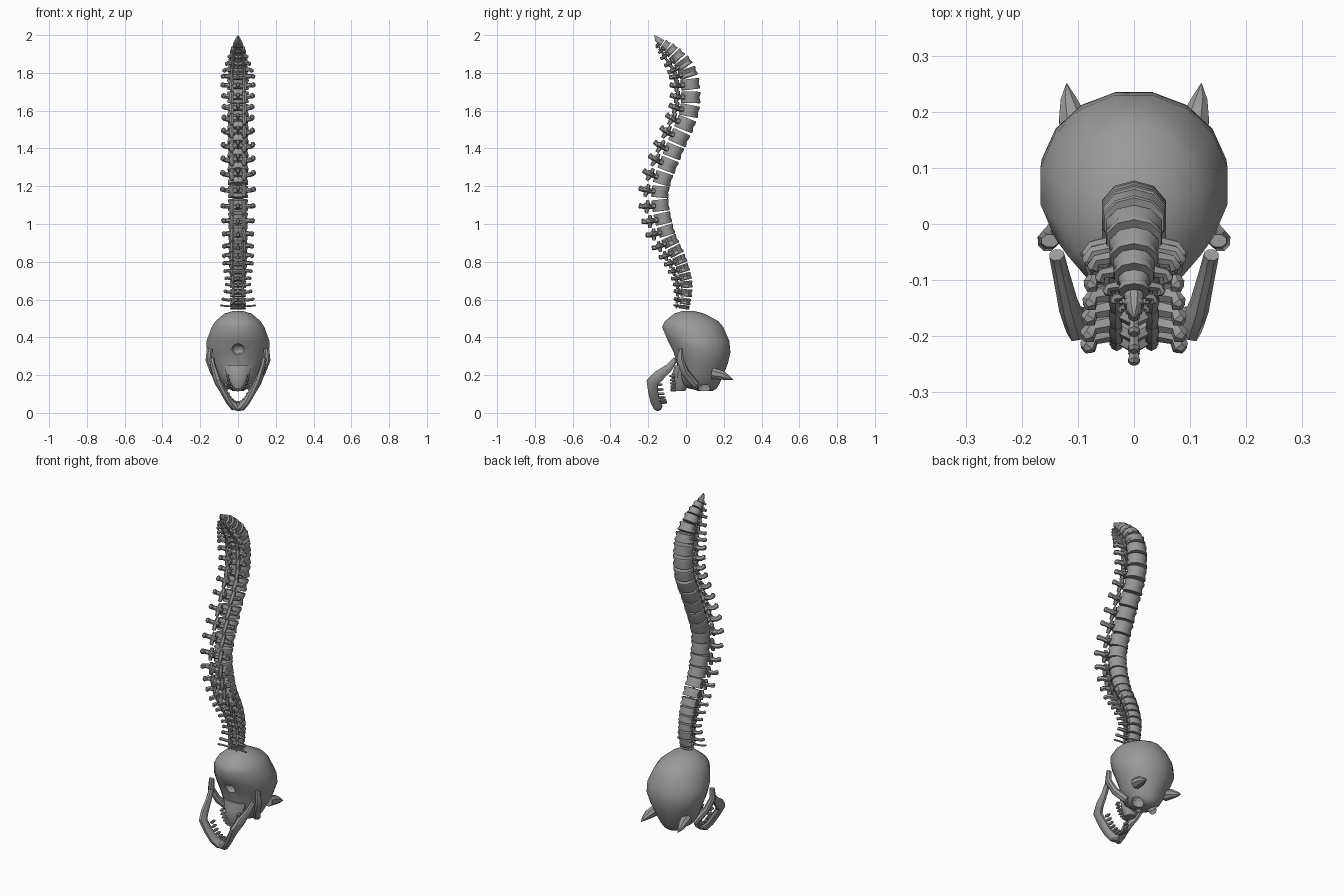
import bpy, bmesh, math
from mathutils import Vector as V, Matrix

if "Cube" in bpy.data.objects:
    bpy.data.objects.remove(bpy.data.objects["Cube"])

X, Y, Z = V((1, 0, 0)), V((0, 1, 0)), V((0, 0, 1))
bone = bpy.data.materials.new("dark_grey_bone")
bone.diffuse_color = (.32, .32, .32, 1)
bone.use_nodes = True
bone.node_tree.nodes["Principled BSDF"].inputs["Base Color"].default_value = bone.diffuse_color


def tube(bm, pts, hint, sides=8, fixed=None):
    """Loft elliptical rings; each point is (x, y, z, radius_u, radius_v)."""
    rings = []
    for i, p in enumerate(pts):
        lo, hi = pts[max(i - 1, 0)], pts[min(i + 1, len(pts) - 1)]
        d = fixed or (V(hi[:3]) - V(lo[:3])).normalized()
        u = hint.cross(d).normalized()
        v = d.cross(u)
        ring = []
        for k in range(sides):
            t = math.tau * (k + 0.5) / sides
            ring.append(bm.verts.new(V(p[:3]) + u * p[3] * math.cos(t) + v * p[4] * math.sin(t)))
        rings.append(ring)
    for a, b in zip(rings, rings[1:]):
        for k in range(sides):
            j = (k + 1) % sides
            bm.faces.new((a[k], a[j], b[j], b[k]))
    bm.faces.new(rings[0][::-1])
    bm.faces.new(rings[-1])


def finish(bm, name, angle=40):
    bmesh.ops.recalc_face_normals(bm, faces=bm.faces)
    me = bpy.data.meshes.new(name)
    bm.to_mesh(me)
    bm.free()
    me.materials.append(bone)
    ob = bpy.data.objects.new(name, me)
    bpy.context.collection.objects.link(ob)
    bpy.ops.object.select_all(action='DESELECT')
    ob.select_set(True)
    bpy.context.view_layer.objects.active = ob
    bpy.ops.object.shade_smooth_by_angle(angle=math.radians(angle))
    return ob


def paired(name, pts, hint, sides=8):
    """The same tube on both sides of x = 0."""
    bm = bmesh.new()
    for s in (1, -1):
        tube(bm, [(s * p[0], *p[1:]) for p in pts], hint, sides)
    return finish(bm, name)


# Spine: every third vertebra as y, z, half width, half depth, side reach, rear reach
KEYS = [(-0.008, 0.56, .044, .028, .095, .032),
        (0.003, 0.68, .046, .032, .066, .040),
        (-0.033, 0.81, .052, .036, .080, .050),
        (-0.105, 0.965, .054, .044, .080, .068),
        (-0.136, 1.17, .056, .047, .090, .068),
        (-0.066, 1.385, .058, .050, .086, .064),
        (0.018, 1.60, .060, .052, .080, .060),
        (0.010, 1.80, .058, .049, .088, .054),
        (-0.080, 1.92, .038, .035, .052, .036),
        (-0.155, 1.975, .012, .012, .016, .012)]


def sample(i):
    t = min(max(i / 3, 0), len(KEYS) - 1)
    k = min(int(t), len(KEYS) - 2)
    f = t - k
    p = [KEYS[min(max(k + o, 0), len(KEYS) - 1)] for o in (-1, 0, 1, 2)]
    return [0.5 * (2 * b + (c - a) * f + (2 * a - 5 * b + 4 * c - d) * f * f
                   + (3 * b - a - 3 * c + d) * f ** 3) for a, b, c, d in zip(*p)]


for i in range(27):
    y, z, w, d, side, rear = sample(i)
    lo, hi = sample(i - 0.5), sample(i + 0.5)
    T = V((0, hi[0] - lo[0], hi[1] - lo[1]))
    h = T.length * (0.43 if i else 0.8)
    T.normalize()
    N = V((0, T.z, -T.y))
    bm = bmesh.new()
    # waisted body
    tube(bm, [(0, 0, -h, w * .95, d * .95), (0, 0, -h * .75, w, d), (0, 0, 0, w * .86, d * .88),
              (0, 0, h * .75, w, d), (0, 0, h, w * .95, d * .95)], Y, 10, Z)
    r = min(.014, h * .5)
    for s in (1, -1):
        # arch halves, side processes, joint processes
        tube(bm, [(s * w * .55, -d * .6, 0, r * 1.2, r), (s * w * .6, -d - r, 0, r * 1.2, r),
                  (0, -d - rear * .5, 0, r, r * 1.2)], Z, 6)
        tube(bm, [(s * w * .5, -d - r * .6, 0, r * 1.1, r * 1.2),
                  (s * (w + side) * .5, -d - rear * .28, r * .2, r * .85, r),
                  (s * side * .93, -d - rear * .55, r * .5, r * 1.1, r * 1.1),
                  (s * side, -d - rear * .62, r * .6, r * .6, r * .6)], Y, 6)
        tube(bm, [(s * w * .55, -d - rear * .48, -h * 1.1, r * .7, r * .6),
                  (s * w * .57, -d - rear * .35, 0, r, r * 1.1),
                  (s * w * .55, -d - rear * .25, h * 1.1, r * .7, r * .6)], Y, 6)
    # rear process with a knobbed end
    tube(bm, [(0, -d - rear * .3, 0, r * .9, r * 1.2), (0, -d - rear * .7, r * .3, r * .6, r * .9),
              (0, -d - rear * .92, r * .7, r * .85, r * 1.05),
              (0, -d - rear, r * .8, r * .5, r * .7)], Z, 6)
    M = Matrix((X, N, T)).transposed().to_4x4()
    M.translation = (0, y, z)
    bm.transform(M)
    finish(bm, f"vertebra_{i + 1:02d}")

# Pointed tail bone
bm = bmesh.new()
tube(bm, [(0, -.13, 1.962, .018, .016), (0, -.152, 1.978, .016, .014), (0, -.167, 1.998, .002, .002)], X, 8)
finish(bm, "tail_bone")

# Cranium: height, front y, back y, half width
RINGS = [(.54, -.02, .04, .025), (.525, -.065, .1, .075), (.485, -.115, .175, .122),
         (.455, -.13, .2, .142), (.38, -.098, .233, .17), (.32, -.068, .238, .168),
         (.26, -.05, .224, .145), (.20, -.045, .2, .118), (.155, -.03, .18, .092),
         (.13, .01, .165, .065), (.115, .07, .14, .03)]
bm = bmesh.new()
tube(bm, [(0, (f + b) / 2, z, w, (b - f) / 2) for z, f, b, w in RINGS], Y, 16, Z)
cranium = finish(bm, "cranium", 60)


# Carve eye sockets, nose opening and the spinal opening
def carve(target, loc, scale):
    bpy.ops.mesh.primitive_ico_sphere_add(subdivisions=2, radius=1, location=loc, scale=scale)
    cut = bpy.context.object
    cut.hide_render = True
    cut.data.materials.append(bone)
    mod = target.modifiers.new("carve", 'BOOLEAN')
    mod.object, mod.operation, mod.solver = cut, 'DIFFERENCE', 'EXACT'
    bpy.context.view_layer.objects.active = target
    bpy.ops.object.modifier_apply(modifier=mod.name)
    bpy.data.objects.remove(cut)


for s in (1, -1):
    carve(cranium, (s * .052, .095, .13), (.034, .036, .045))
carve(cranium, (0, .035, .115), (.018, .025, .04))
carve(cranium, (0, -.085, .335), (.035, .045, .032))

# Upper jaw
bm = bmesh.new()
tube(bm, [(0, -.02, .25, .075, .04), (0, -.03, .2, .064, .045), (0, -.03, .15, .05, .045),
          (0, -.035, .115, .028, .03)], Y, 10, Z)
finish(bm, "upper_jaw")

# Cheek bones, brow horns, lower jaw
paired("cheek_bones", [(.15, -.03, .34, .016, .012), (.155, -.03, .28, .018, .02),
                       (.13, -.005, .215, .018, .022), (.088, .05, .15, .022, .022)], Y)
paired("horns", [(.1, .14, .21, .032, .032), (.11, .19, .2, .026, .026),
                 (.117, .222, .187, .015, .015), (.12, .25, .175, .001, .001)], X)
paired("lower_jaw", [(.138, -.055, .285, .013, .014), (.13, -.09, .24, .022, .015),
                     (.117, -.145, .195, .032, .018), (.104, -.178, .162, .034, .02),
                     (.075, -.174, .11, .028, .019), (.045, -.163, .06, .027, .019),
                     (.02, -.15, .034, .026, .023), (0, -.148, .033, .024, .023)], X)


# Tooth rows along both jaws
def teeth(name, rx, z0, rz, y0, yc, tip):
    bm = bmesh.new()
    for k in range(-6, 7):
        t = math.radians(k * 13)
        x, z, y = rx * math.sin(t), z0 - rz * math.cos(t), y0 + yc * math.cos(t)
        tube(bm, [(x, y, z, .008, .008), (x, y + tip * .6, z, .009, .009),
                  (x, y + tip, z, .005, .005)], X, 6)
    finish(bm, name)


teeth("upper_teeth", .056, .215, .095, -.06, .006, -.028)
teeth("lower_teeth", .066, .175, .12, -.165, .03, .034)
